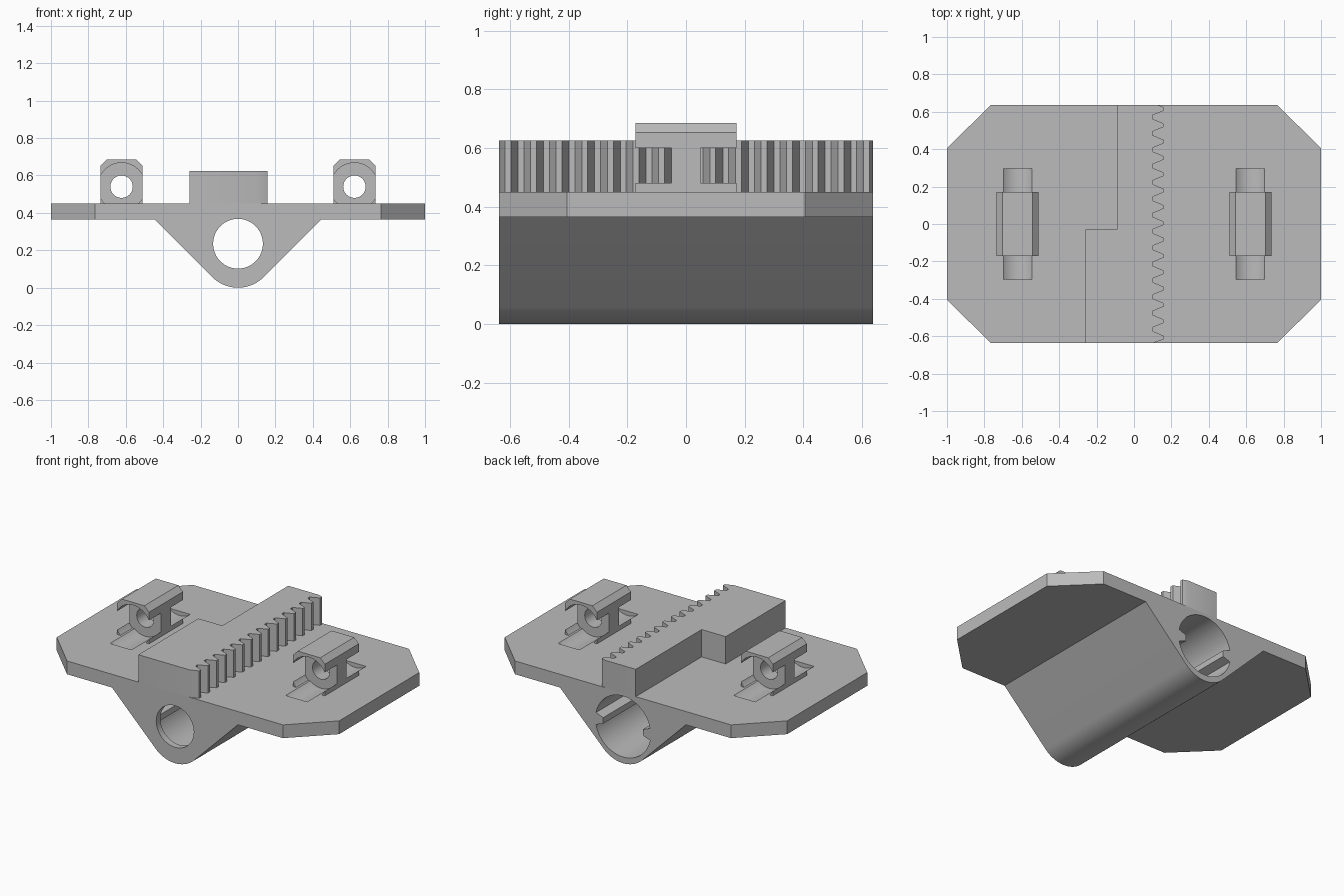
import bpy, bmesh, math

cube = bpy.data.objects.get("Cube")
if cube:
    bpy.data.objects.remove(cube, do_unlink=True)

grey = bpy.data.materials.new("plain_grey")
grey.use_nodes = True
colour = (0.5, 0.5, 0.5, 1)
grey.diffuse_color = colour
grey.node_tree.nodes["Principled BSDF"].inputs["Base Color"].default_value = colour

HALF_Y = 0.637
PLATE_LOW, PLATE_TOP = 0.365, 0.45
BORE_Z = 0.235


def prism(name, points, low, high, axis):
    """Extrude an outline: (x, z) points along Y or (x, y) points along Z."""
    bm = bmesh.new()
    place = (lambda p, t: (p[0], t, p[1])) if axis == "Y" else (lambda p, t: (p[0], p[1], t))
    ends = [[bm.verts.new(place(p, t)) for p in points] for t in (low, high)]
    for ring in ends:
        bm.faces.new(ring)
    n = len(points)
    for i in range(n):
        j = (i + 1) % n
        bm.faces.new((ends[0][i], ends[0][j], ends[1][j], ends[1][i]))
    bmesh.ops.recalc_face_normals(bm, faces=bm.faces)
    mesh = bpy.data.meshes.new(name)
    bm.to_mesh(mesh)
    bm.free()
    mesh.materials.append(grey)
    obj = bpy.data.objects.new(name, mesh)
    bpy.context.collection.objects.link(obj)
    return obj


def circle(x, z, r, n=64):
    return [(x + r * math.cos(math.tau * i / n), z + r * math.sin(math.tau * i / n))
            for i in range(n)]


def combine(target, tool, operation="DIFFERENCE"):
    """Apply a boolean and discard the tool."""
    tool.hide_render = True
    mod = target.modifiers.new("cut", "BOOLEAN")
    mod.operation, mod.solver, mod.object = operation, "EXACT", tool
    bpy.context.view_layer.objects.active = target
    bpy.ops.object.modifier_apply(modifier=mod.name)
    bpy.data.objects.remove(tool, do_unlink=True)


# Plate with clipped corners
corner = [(1, 0.405), (0.765, HALF_Y)]
outline = corner + [(-x, y) for x, y in reversed(corner)]
outline += [(-x, -y) for x, y in outline]
body = prism("carriage_body", outline, PLATE_LOW, PLATE_TOP, "Z")

# V-shaped keel with a rounded bottom
keel_r = 0.195
arc = [(keel_r * math.sin(math.radians(a)), keel_r * (1 - math.cos(math.radians(a))))
       for a in range(-45, 46, 5)]
keel_outline = [(-0.3, 0.42), (-0.3, PLATE_LOW), (-0.446, PLATE_LOW)] + arc
keel_outline += [(0.446, PLATE_LOW), (0.3, PLATE_LOW), (0.3, 0.42)]
combine(body, prism("keel", keel_outline, -HALF_Y, HALF_Y, "Y"), "UNION")

# Wide bore with two side ribs, closed by a thin lip at the front
bore = [(math.copysign(0.14, x) if abs(z - BORE_Z) < 0.03 else x, z)
        for x, z in circle(0, BORE_Z, 0.195)]
combine(body, prism("bore_cutter", bore, -0.595, 0.7, "Y"))
combine(body, prism("lip_cutter", circle(0, BORE_Z, 0.133), -0.7, -0.55, "Y"))

# Toothed rack with a stepped back
pitch, tip, root = 0.0873, 0.157, 0.1
teeth = [(root, -HALF_Y)]
for i in range(15):
    y = -0.617 + i * pitch
    teeth += [(tip, y), (tip, y + 0.02)]
    if i < 14:
        teeth += [(root, y + 0.044), (root, y + 0.064)]
teeth += [(0.125, HALF_Y)]
back = [(-0.09, HALF_Y), (-0.09, -0.03), (-0.26, -0.03), (-0.26, -HALF_Y)]
rack = prism("toothed_rack", teeth + back, PLATE_TOP, 0.625, "Z")

# Two clips, each with a central post, arched ends and a hole
parts = [body, rack]
HOLE_Z, TOP = 0.54, 0.685
for side, name in ((1, "left_clip"), (-1, "right_clip")):
    cx = side * 0.6225
    half = [(0.1125, PLATE_TOP), (0.1125, TOP - 0.033), (0.08, TOP)]
    shape = [(cx + x, z) for x, z in half] + [(cx - x, z) for x, z in reversed(half)]
    clip = prism(name, shape, -0.172, 0.172, "Y")
    for end in (-1, 1):
        lo, hi = sorted((end * 0.05, end * 0.25))
        combine(clip, prism("arch_cutter", circle(cx, HOLE_Z, 0.1275), lo, hi, "Y"))
        lo, hi = sorted((end * 0.05, end * 0.297))
        combine(body, prism("pocket_cutter", circle(cx, HOLE_Z, 0.118), lo, hi, "Y"))
    combine(clip, prism("hole_cutter", circle(cx, HOLE_Z, 0.06, 32), -0.3, 0.3, "Y"))
    parts.append(clip)

# Smooth round surfaces, keep edges crisp
bpy.ops.object.select_all(action="DESELECT")
for part in parts:
    part.select_set(True)
bpy.context.view_layer.objects.active = body
bpy.ops.object.shade_smooth_by_angle(angle=math.radians(25))
